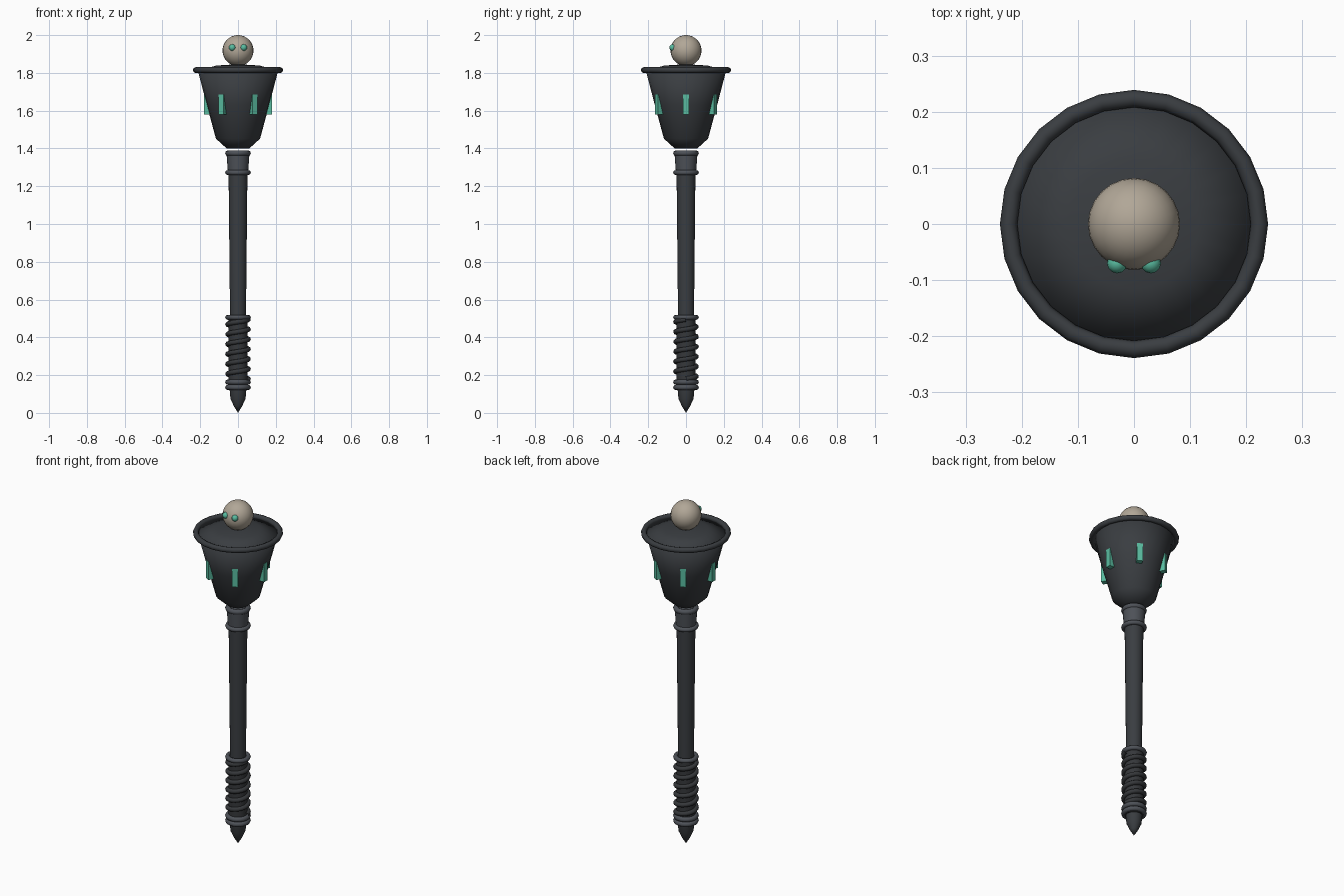
import bpy, bmesh, math

cube = bpy.data.objects.get("Cube")
if cube:
    bpy.data.objects.remove(cube, do_unlink=True)


def material(name, color):
    m = bpy.data.materials.new(name)
    m.use_nodes = True
    m.diffuse_color = (*color, 1)
    m.node_tree.nodes["Principled BSDF"].inputs["Base Color"].default_value = (*color, 1)
    return m


charcoal = material("charcoal iron", (0.042, 0.047, 0.053))
steel = material("grey steel", (0.075, 0.083, 0.097))
leather = material("dark leather", (0.036, 0.039, 0.043))
bone = material("pale bone", (0.44, 0.385, 0.31))
glow = material("teal glow", (0.10, 0.50, 0.35))


def finish(obj, name, mat, angle=None):
    obj.name = name
    obj.data.materials.append(mat)
    if angle is not None:
        bpy.ops.object.select_all(action='DESELECT')
        obj.select_set(True)
        bpy.context.view_layer.objects.active = obj
        bpy.ops.object.shade_smooth_by_angle(angle=math.radians(angle))
    return obj


def lathe(name, profile, mat, sides=24, angle=40):
    """Spin a bottom-to-top (radius, height) profile around z."""
    bm = bmesh.new()
    verts = [bm.verts.new((r, 0, z)) for r, z in profile]
    edges = [bm.edges.new(pair) for pair in zip(verts, verts[1:])]
    bmesh.ops.spin(bm, geom=verts + edges, cent=(0, 0, 0), axis=(0, 0, 1),
                   angle=math.tau, steps=sides, use_duplicate=False)
    bmesh.ops.remove_doubles(bm, verts=bm.verts, dist=0.0001)
    bmesh.ops.recalc_face_normals(bm, faces=bm.faces)
    mesh = bpy.data.meshes.new(name)
    bm.to_mesh(mesh)
    bm.free()
    obj = bpy.data.objects.new(name, mesh)
    bpy.context.collection.objects.link(obj)
    return finish(obj, name, mat, angle)


def ring(name, z, major, minor, mat):
    bpy.ops.mesh.primitive_torus_add(location=(0, 0, z), major_radius=major,
                                     minor_radius=minor, major_segments=24, minor_segments=8)
    return finish(bpy.context.object, name, mat, 60)


def ball(name, location, radius, mat, segments, rings):
    bpy.ops.mesh.primitive_uv_sphere_add(location=location, radius=radius,
                                         segments=segments, ring_count=rings)
    return finish(bpy.context.object, name, mat, 60)


# Pointed foot, grip core and tapered shaft
lathe("foot_spike", [(0, 0), (0.022, 0.036), (0.04, 0.075), (0.045, 0.13), (0, 0.13)], charcoal)
lathe("grip_core", [(0, 0.12), (0.05, 0.12), (0.05, 0.51), (0, 0.51)], leather)
lathe("shaft", [(0, 0.49), (0.042, 0.49), (0.05, 1.28), (0, 1.28)], charcoal)
lathe("collar", [(0, 1.27), (0.053, 1.27), (0.061, 1.375), (0, 1.375)], steel)

# Spiral wrap around the grip
TURNS, STEPS = 6, 20
curve = bpy.data.curves.new("grip_wrap", 'CURVE')
curve.dimensions = '3D'
curve.bevel_depth = 0.013
curve.bevel_resolution = 2
spline = curve.splines.new('POLY')
spline.points.add(TURNS * STEPS)
for i, point in enumerate(spline.points):
    a = math.tau * i / STEPS
    point.co = (0.055 * math.cos(a), 0.055 * math.sin(a), 0.18 + 0.315 * i / (TURNS * STEPS), 1)
wrap = bpy.data.objects.new("grip_wrap", curve)
bpy.context.collection.objects.link(wrap)
bpy.ops.object.select_all(action='DESELECT')
wrap.select_set(True)
bpy.context.view_layer.objects.active = wrap
bpy.ops.object.convert(target='MESH')
finish(bpy.context.object, "grip_wrap", leather, 60)

# Steel rings
for name, z, minor in (("foot_ring_lower", 0.135, 0.014), ("foot_ring_upper", 0.163, 0.014),
                       ("grip_ring", 0.506, 0.013), ("collar_ring_lower", 1.272, 0.013),
                       ("collar_ring_upper", 1.375, 0.015)):
    ring(name, z, 0.068 - minor, minor, steel)

# Flared bell with a shallow domed lid, and its rim
lathe("bell", [(0, 1.40), (0.06, 1.40), (0.117, 1.452), (0.165, 1.63), (0.212, 1.81),
               (0.115, 1.839), (0, 1.846)], charcoal, 24, 180)
ring("bell_rim", 1.815, 0.2235, 0.0155, charcoal)

# Six glowing slots around the bell
for i in range(6):
    a = math.tau * i / 6
    bpy.ops.mesh.primitive_cube_add(size=1, location=(0.16 * math.cos(a), 0.16 * math.sin(a), 1.632),
                                    rotation=(0, 0, a), scale=(0.04, 0.031, 0.106))
    finish(bpy.context.object, f"glow_slot_{i + 1}", glow)

# Head with two eyes
ball("head", (0, 0, 1.918), 0.082, bone, 24, 16)
for side, name in ((1, "left_eye"), (-1, "right_eye")):
    ball(name, (side * 0.03, -0.07, 1.934), 0.018, glow, 12, 8)
